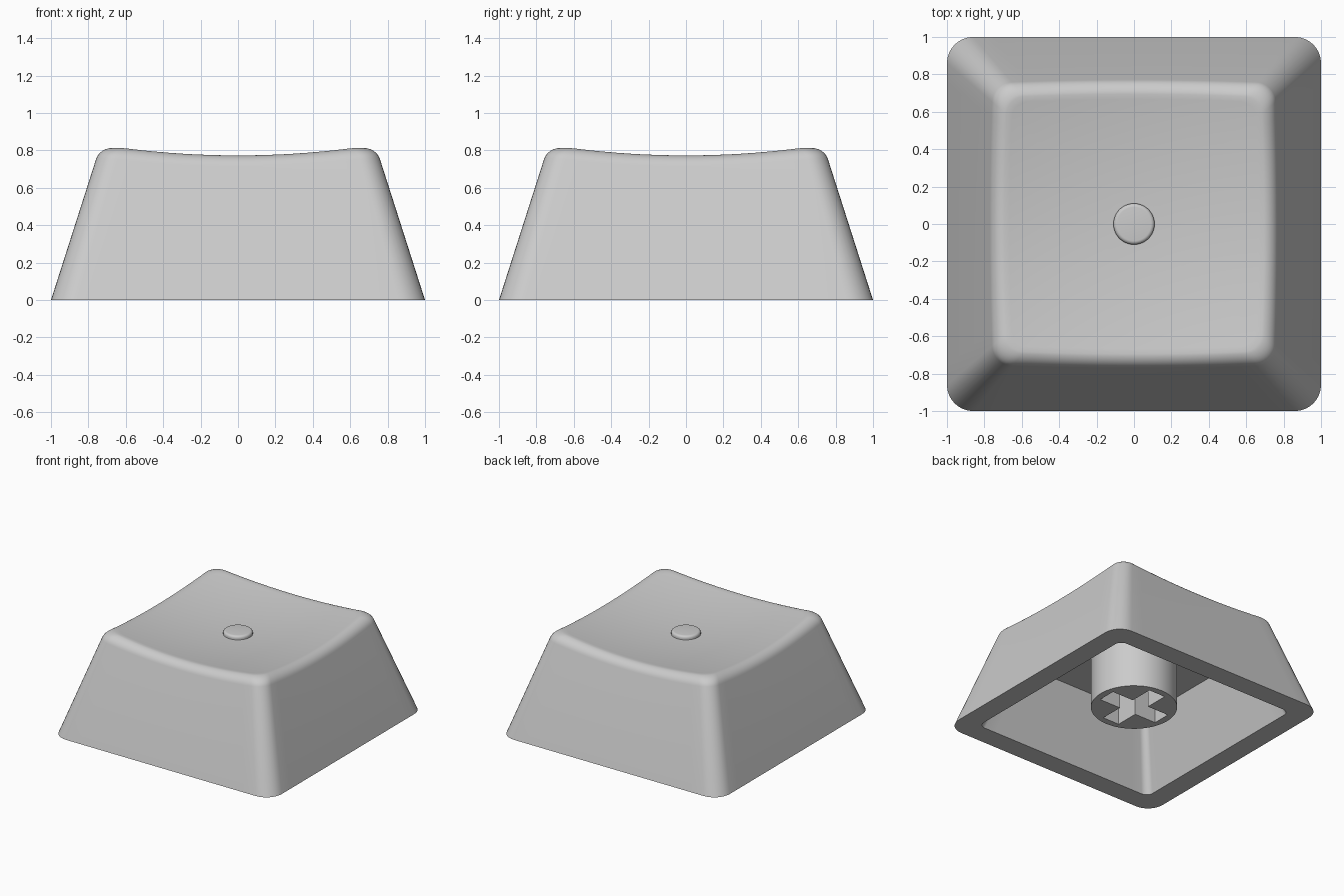
import bpy, bmesh, math

if "Cube" in bpy.data.objects:
    bpy.data.objects.remove(bpy.data.objects["Cube"])

grey = bpy.data.materials.new("light_grey")
grey.diffuse_color = (0.6, 0.6, 0.6, 1)
grey.use_nodes = True
grey.node_tree.nodes["Principled BSDF"].inputs["Base Color"].default_value = grey.diffuse_color

SLOPE, FILLET = 0.32, 0.08      # wall taper, top edge rounding
EDGE, ARC = 16, 8               # segments per straight side / corner


def finish(name, bm, angle=30):
    bmesh.ops.recalc_face_normals(bm, faces=bm.faces)
    mesh = bpy.data.meshes.new(name)
    bm.to_mesh(mesh)
    bm.free()
    mesh.materials.append(grey)
    ob = bpy.data.objects.new(name, mesh)
    bpy.context.collection.objects.link(ob)
    bpy.ops.object.select_all(action='DESELECT')
    ob.select_set(True)
    bpy.context.view_layer.objects.active = ob
    bpy.ops.object.shade_smooth_by_angle(angle=math.radians(angle))
    return ob


def rounded_square(half, radius):
    """Points of a rounded square, always the same count."""
    pts, c = [], half - radius
    for q in range(4):
        rot = q * math.pi / 2
        side = [(half, -c + 2 * c * i / EDGE) for i in range(EDGE)]
        side += [(c + radius * math.cos(a), c + radius * math.sin(a))
                 for a in (math.pi / 2 * i / ARC for i in range(ARC))]
        pts += [(x * math.cos(rot) - y * math.sin(rot),
                 x * math.sin(rot) + y * math.cos(rot)) for x, y in side]
    return pts


def outline(half):
    return rounded_square(half, 0.14 * half)


def dish(x, y):
    return 0.72 + 0.11 * (x * x + y * y)


def bridge(bm, a, b):
    n = len(a)
    for i in range(n):
        bm.faces.new((a[i], a[(i + 1) % n], b[(i + 1) % n], b[i]))


def ring(bm, pts):
    return [bm.verts.new(p) for p in pts]


# Hollow cap: tapered walls, rounded rim, dished top, inner cavity
bm = bmesh.new()
count = len(outline(1))
lean = math.atan(SLOPE)
centres, tops = [0.68] * count, [0.8] * count
for _ in range(4):
    for i in range(count):
        tops[i] = dish(*outline(centres[i])[i])
        touch = tops[i] - FILLET + FILLET * math.sin(lean)
        centres[i] = 1 - SLOPE * touch - FILLET * math.cos(lean)

base = ring(bm, [(x, y, 0) for x, y in outline(1)])
last = base
for k in range(9):
    a = lean + (math.pi / 2 - lean) * k / 8
    pts = []
    for i in range(count):
        x, y = outline(centres[i] + FILLET * math.cos(a))[i]
        pts.append((x, y, tops[i] - FILLET + FILLET * math.sin(a)))
    new = ring(bm, pts)
    bridge(bm, last, new)
    last = new
for s in [0.96] + [0.9 - 0.1 * j for j in range(9)]:
    pts = []
    for i in range(count):
        x, y = outline(centres[i] * s)[i]
        pts.append((x, y, dish(x, y)))
    new = ring(bm, pts)
    bridge(bm, last, new)
    last = new
bm.faces.new(last)
rim = ring(bm, [(x, y, 0) for x, y in rounded_square(0.83, 0.06)])
ceiling = ring(bm, [(x, y, 0.55) for x, y in rounded_square(0.65, 0.05)])
bridge(bm, base, rim)
bridge(bm, rim, ceiling)
bm.faces.new(ceiling)
finish("cap_shell", bm)


def lathe(name, profile, segs=64):
    bm = bmesh.new()
    loops = [ring(bm, [(r * math.cos(2 * math.pi * i / segs),
                        r * math.sin(2 * math.pi * i / segs), z)
                       for i in range(segs)]) for r, z in profile]
    for a, b in zip(loops, loops[1:]):
        bridge(bm, a, b)
    bm.faces.new(loops[0])
    bm.faces.new(loops[-1])
    return finish(name, bm)


# Small raised button in the middle of the dish
bevel = [(0.09 + 0.02 * math.cos(a), 0.732 + 0.02 * math.sin(a))
         for a in (math.pi / 2 * i / 5 for i in range(6))]
lathe("centre_button", [(0.11, 0.70)] + bevel)

# Stem under the cap with a cross-shaped socket
stem = lathe("stem", [(0.325, 0.10), (0.325, 0.56)])
L, W = 0.27, 0.075
bm = bmesh.new()
corner = [(L, -W), (L, W), (W, W)]
cross = []
for q in range(4):
    c, s = round(math.cos(q * math.pi / 2)), round(math.sin(q * math.pi / 2))
    cross += [(x * c - y * s, x * s + y * c) for x, y in corner]
low = ring(bm, [(x, y, 0.0) for x, y in cross])
high = ring(bm, [(x, y, 0.5) for x, y in cross])
bridge(bm, low, high)
bm.faces.new(low)
bm.faces.new(high)
cutter = finish("socket_cutter", bm)
cutter.hide_render = True

mod = stem.modifiers.new("socket", 'BOOLEAN')
mod.operation = 'DIFFERENCE'
mod.solver = 'EXACT'
mod.object = cutter
bpy.ops.object.select_all(action='DESELECT')
stem.select_set(True)
bpy.context.view_layer.objects.active = stem
bpy.ops.object.modifier_apply(modifier=mod.name)
bpy.data.objects.remove(cutter)
bpy.ops.object.shade_smooth_by_angle(angle=math.radians(30))
